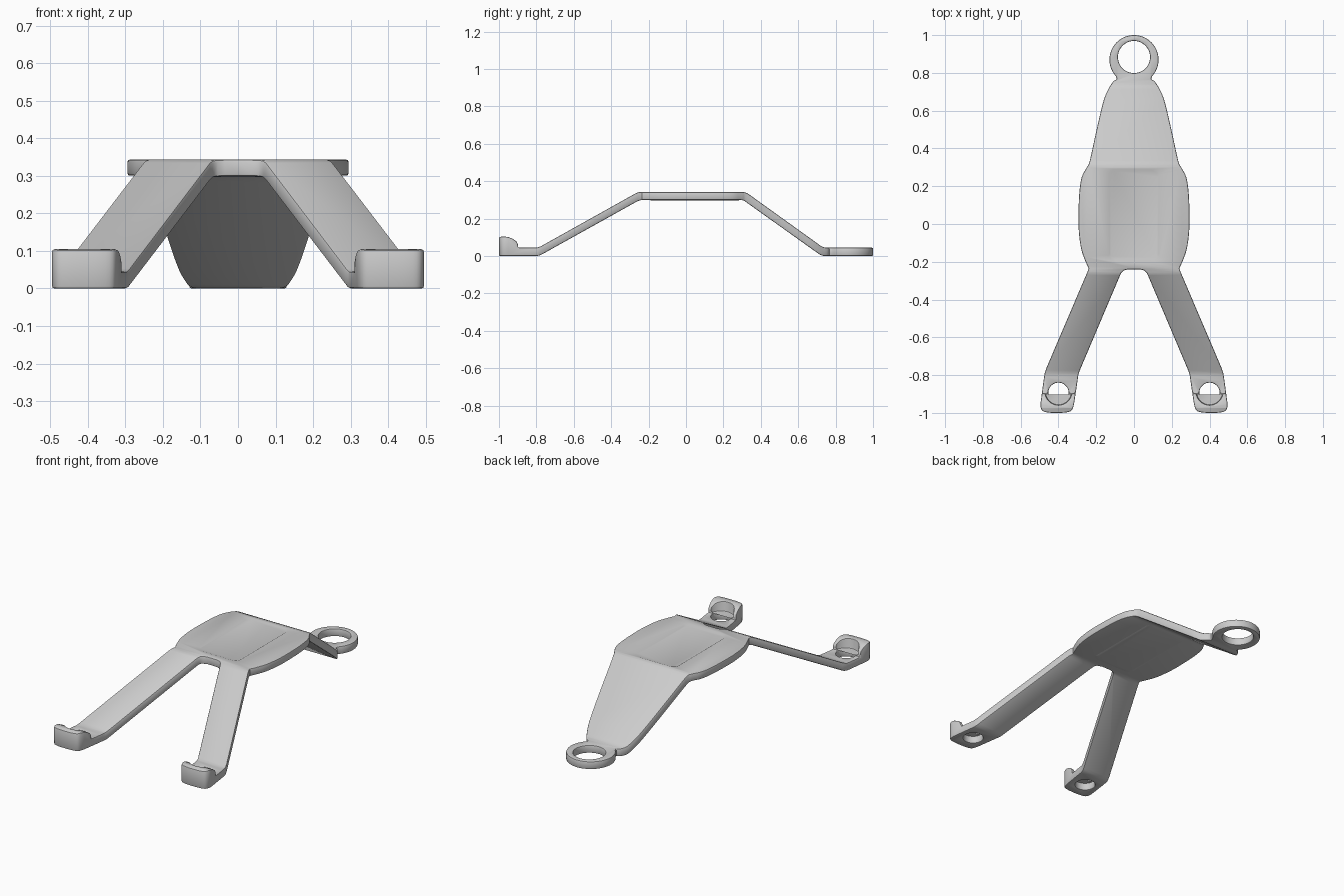
import bpy, bmesh, math
from mathutils import Vector

if "Cube" in bpy.data.objects:
    bpy.data.objects.remove(bpy.data.objects["Cube"])


def prism(name, pts, a, b, axis='z', end_scale=1.0, center=(0, 0)):
    """Extrude a closed 2D outline from a to b along z (xy outline) or x (yz outline)."""
    bm = bmesh.new()
    rings = []
    for t, s in ((a, 1.0), (b, end_scale)):
        ring = []
        for u, v in pts:
            u, v = center[0] + (u - center[0]) * s, center[1] + (v - center[1]) * s
            ring.append(bm.verts.new((u, v, t) if axis == 'z' else (t, u, v)))
        rings.append(ring)
    n = len(pts)
    for i in range(n):
        j = (i + 1) % n
        bm.faces.new((rings[0][i], rings[0][j], rings[1][j], rings[1][i]))
    bm.faces.new(rings[0])
    bm.faces.new(rings[1])
    bmesh.ops.recalc_face_normals(bm, faces=bm.faces)
    me = bpy.data.meshes.new(name)
    bm.to_mesh(me)
    bm.free()
    ob = bpy.data.objects.new(name, me)
    bpy.context.collection.objects.link(ob)
    return ob


def smooth(pts, n=4):
    """Catmull-Rom through an open list of 2D points."""
    p = [Vector(q) for q in pts]
    p = [2 * p[0] - p[1]] + p + [2 * p[-1] - p[-2]]
    out = []
    for i in range(1, len(p) - 2):
        a, b, c, d = p[i - 1:i + 3]
        for k in range(n):
            t = k / n
            out.append(tuple(0.5 * (2 * b + (c - a) * t + (2 * a - 5 * b + 4 * c - d) * t * t
                                    + (3 * b - a - 3 * c + d) * t ** 3)))
    return out + [tuple(p[-2])]


def circle(cx, cy, r, n=48):
    return [(cx + r * math.cos(2 * math.pi * i / n), cy + r * math.sin(2 * math.pi * i / n))
            for i in range(n)]


def round_rect(x0, x1, y0, y1, r, n=6):
    pts = []
    for k, (cx, cy) in enumerate(((x1 - r, y1 - r), (x0 + r, y1 - r), (x0 + r, y0 + r), (x1 - r, y0 + r))):
        for i in range(n + 1):
            a = math.pi / 2 * (k + i / n)
            pts.append((cx + r * math.cos(a), cy + r * math.sin(a)))
    return pts


def activate(ob):
    bpy.ops.object.select_all(action='DESELECT')
    ob.select_set(True)
    bpy.context.view_layer.objects.active = ob


def boolean(ob, cutter, op):
    activate(ob)
    m = ob.modifiers.new("cut", 'BOOLEAN')
    m.operation, m.solver, m.object = op, 'EXACT', cutter
    bpy.ops.object.modifier_apply(modifier=m.name)
    bpy.data.objects.remove(cutter)


# Bent-strip side profile (y, z), with the raised toe stop at the front
profile = [(-1.05, 0.098), (-1.0, 0.102), (-0.975, 0.105), (-0.95, 0.102), (-0.925, 0.092),
           (-0.905, 0.077), (-0.898, 0.062), (-0.898, 0.045),
           (-0.81, 0.045), (-0.795, 0.046), (-0.775, 0.053), (-0.27, 0.335), (-0.255, 0.341), (-0.24, 0.343),
           (0.30, 0.343), (0.315, 0.341), (0.33, 0.335), (0.72, 0.055), (0.737, 0.047), (0.755, 0.045),
           (1.05, 0.045), (1.05, 0), (0.745, 0), (0.73, 0.002), (0.715, 0.008),
           (0.315, 0.293), (0.305, 0.298), (0.29, 0.30), (-0.23, 0.30), (-0.246, 0.298),
           (-0.26, 0.293), (-0.765, 0.012), (-0.783, 0.003), (-0.80, 0), (-1.05, 0)]
bracket = prism("bracket_body", profile, -0.6, 0.6, 'x')

# Plan outline, right half from the rear eyelet to the crotch between the legs
eyelet = [(0.13 * math.sin(a), 0.87 + 0.13 * math.cos(a))
          for a in [math.radians(132) * i / 20 for i in range(21)]]
side = smooth([(0.09, 0.767), (0.112, 0.752), (0.143, 0.70), (0.166, 0.635), (0.2, 0.49), (0.234, 0.335),
               (0.25, 0.30), (0.276, 0.25), (0.289, 0.17), (0.294, 0.05), (0.292, -0.04),
               (0.28, -0.13), (0.26, -0.19), (0.24, -0.235)])
leg = [(0.245, -0.25), (0.465, -0.765), (0.473, -0.79), (0.479, -0.83)]
toe = smooth([(0.495, -0.95), (0.494, -0.97), (0.483, -0.99), (0.455, -0.998), (0.41, -1.0),
              (0.365, -0.998), (0.334, -0.99), (0.322, -0.97), (0.317, -0.95)], 3)
inner = [(0.299, -0.83), (0.295, -0.80), (0.287, -0.775), (0.075, -0.275), (0.066, -0.257),
         (0.054, -0.246), (0.035, -0.241), (0, -0.24)]
half = eyelet + side + leg + toe + inner
outline = half + [(-x, y) for x, y in reversed(half[1:-1])]
boolean(bracket, prism("outline_cutter", outline, -0.1, 0.5), 'INTERSECT')

# Eyelet hole, screw holes and screw-head clearance behind the toe stops
boolean(bracket, prism("eyelet_cutter", circle(0, 0.884, 0.085), -0.1, 0.2), 'DIFFERENCE')
for s in (-1, 1):
    boolean(bracket, prism("head_cutter", circle(s * 0.4, -0.888, 0.07), 0.0452, 0.2), 'DIFFERENCE')
    boolean(bracket, prism("screw_cutter", circle(s * 0.4, -0.894, 0.054), -0.1, 0.2), 'DIFFERENCE')

# Shallow recess in the top of the plate
rect = round_rect(-0.137, 0.137, -0.205, 0.298, 0.035)
boolean(bracket, prism("recess_cutter", rect, 0.345, 0.339, end_scale=0.93, center=(0, 0.05)), 'DIFFERENCE')

# Softened edges
activate(bracket)
bev = bracket.modifiers.new("soft_edges", 'BEVEL')
bev.width, bev.segments, bev.limit_method = 0.006, 2, 'ANGLE'
bev.angle_limit = math.radians(50)
bev.use_clamp_overlap = False
bpy.ops.object.modifier_apply(modifier=bev.name)
bpy.ops.object.shade_smooth_by_angle(angle=math.radians(32))

# Matching raised pad under the plate
pad = prism("underside_pad", rect, 0.302, 0.2965, end_scale=0.9, center=(0, 0.05))
activate(pad)
bpy.ops.object.shade_smooth_by_angle(angle=math.radians(30))
